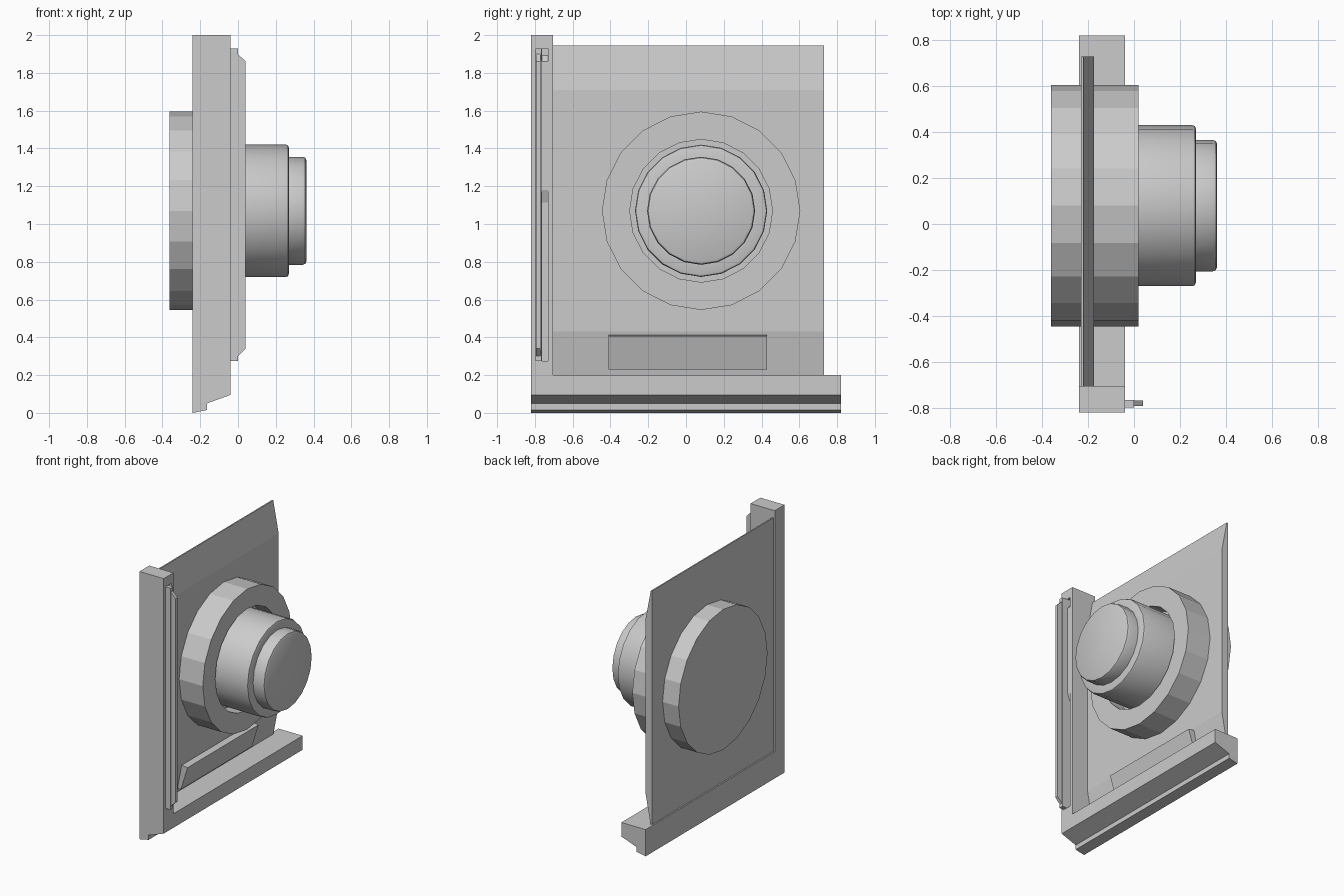
import bpy, bmesh, math

if "Cube" in bpy.data.objects:
    bpy.data.objects.remove(bpy.data.objects["Cube"])

CY, CZ, SIDES = 0.08, 1.07, 20  # dial axis (along x) and side count


def finish(bm, name):
    bmesh.ops.recalc_face_normals(bm, faces=bm.faces)
    me = bpy.data.meshes.new(name)
    bm.to_mesh(me)
    bm.free()
    ob = bpy.data.objects.new(name, me)
    bpy.context.collection.objects.link(ob)
    return ob


def prism(name, profile, y0, y1):
    """Extrude an (x, z) profile along y."""
    bm = bmesh.new()
    face = bm.faces.new([bm.verts.new((x, y0, z)) for x, z in profile])
    ext = bmesh.ops.extrude_face_region(bm, geom=[face])
    moved = [v for v in ext["geom"] if isinstance(v, bmesh.types.BMVert)]
    bmesh.ops.translate(bm, verts=moved, vec=(0, y1 - y0, 0))
    return finish(bm, name)


def rect(x0, x1, z0, z1):
    return [(x0, z0), (x1, z0), (x1, z1), (x0, z1)]


def lathe(name, profile, smooth=False):
    """Turn an (x, radius) profile about the dial axis, capping both ends."""
    bm = bmesh.new()
    rings = []
    for x, r in profile:
        angles = [2 * math.pi * i / SIDES for i in range(SIDES)]
        rings.append([bm.verts.new((x, CY + r * math.cos(a), CZ + r * math.sin(a)))
                      for a in angles])
    for a, b in zip(rings, rings[1:]):
        for i in range(SIDES):
            j = (i + 1) % SIDES
            bm.faces.new((a[i], a[j], b[j], b[i]))
    bm.faces.new(rings[0])
    bm.faces.new(rings[-1])
    ob = finish(bm, name)
    if smooth:
        bpy.ops.object.select_all(action='DESELECT')
        ob.select_set(True)
        bpy.context.view_layer.objects.active = ob
        bpy.ops.object.shade_smooth_by_angle(angle=math.radians(40))
    return ob


# Frame: bottom bar with stepped underside, and upright post
prism("bottom_bar", [(-0.24, 0), (-0.165, 0.015), (-0.165, 0.05), (-0.04, 0.095),
                     (-0.04, 0.2), (-0.24, 0.2)], -0.82, 0.82)
post = prism("side_post", rect(-0.24, -0.04, 0.2, 2.0), -0.82, -0.705)

# Slot cut into the post, with a slider in its upper half
cutter = prism("slot_cutter", rect(-0.07, 0.0, 0.275, 1.93), -0.762, -0.73)
cutter.hide_render = True
cutter.hide_set(True)
cut = post.modifiers.new("slot", 'BOOLEAN')
cut.operation = 'DIFFERENCE'
cut.object = cutter
cut.solver = 'EXACT'
prism("slot_slider", [(-0.075, 1.10), (-0.045, 1.18), (-0.045, 1.86), (-0.075, 1.90)],
      -0.762, -0.731)

# Rail standing out from the post: wide base and chamfered lip
prism("rail_base", rect(-0.06, 0.0, 0.275, 1.93), -0.798, -0.766)
prism("rail_lip", [(-0.01, 0.30), (0.0, 0.30), (0.04, 0.34), (0.04, 1.86),
                   (0.0, 1.90), (-0.01, 1.90)], -0.793, -0.769)

# Panel with tapered top and bottom
prism("panel", [(-0.23, 0.19), (-0.23, 1.945), (-0.22, 1.945), (-0.175, 1.71),
                (-0.175, 0.43), (-0.22, 0.19)], -0.71, 0.73)

# Tilted plate at the foot of the panel
prism("foot_plate", [(-0.2, 0.415), (-0.13, 0.407), (-0.185, 0.23), (-0.22, 0.23)],
      -0.41, 0.43)

# Large disc with a recessed well, and the stepped barrel inside it
lathe("disc_housing", [(-0.362, 0.525), (0.02, 0.525), (0.02, 0.378), (-0.1, 0.378)])
lathe("barrel", [(-0.11, 0.35), (0.255, 0.35), (0.265, 0.346), (0.269, 0.335),
                 (0.269, 0.26)], smooth=True)
lathe("barrel_cap", [(0.25, 0.286), (0.343, 0.286), (0.356, 0.281), (0.362, 0.268)],
      smooth=True)
